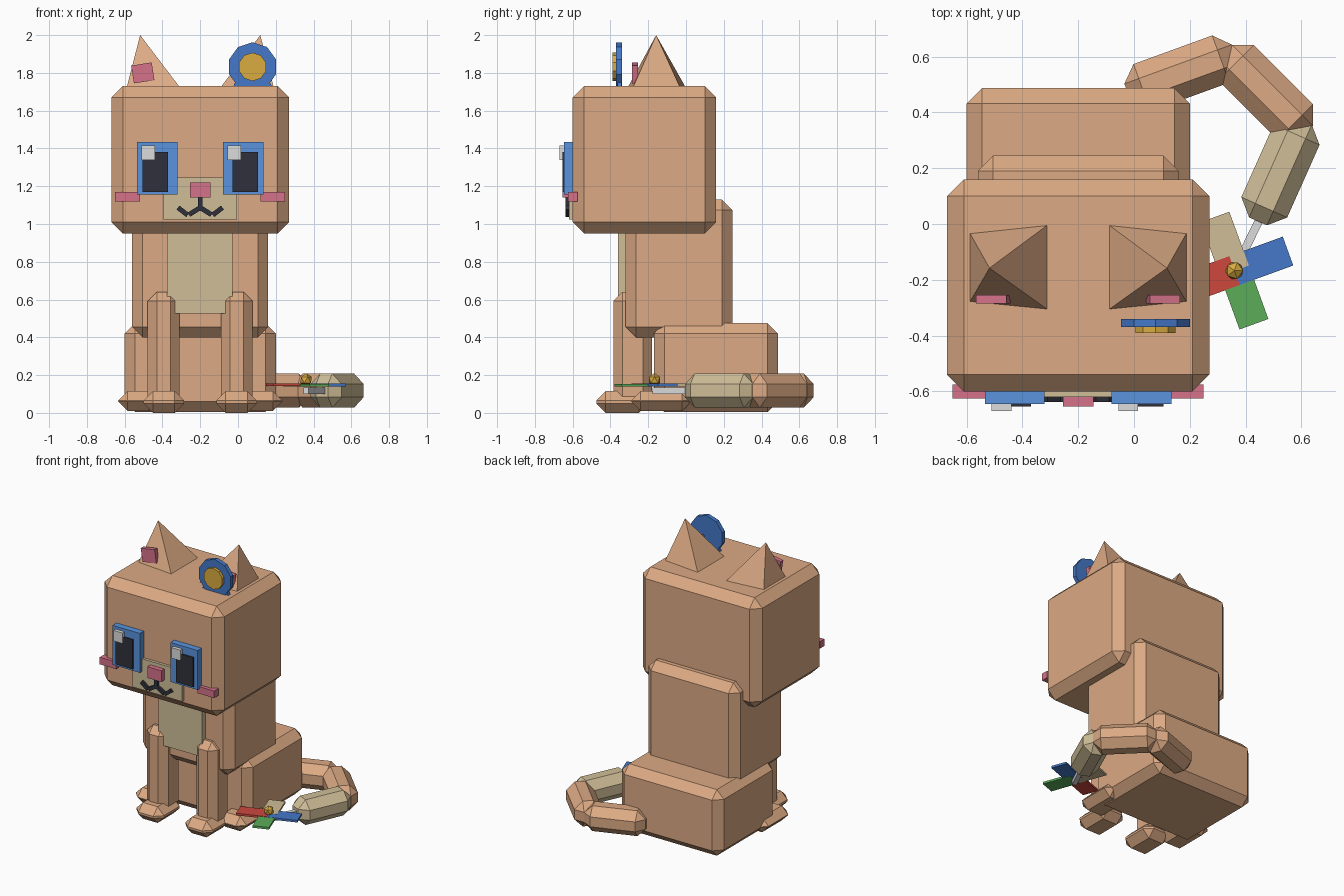
import bpy, bmesh, math
from mathutils import Matrix, Vector

if "Cube" in bpy.data.objects:
    bpy.data.objects.remove(bpy.data.objects["Cube"])

COLOURS = {
    "tan": (0.716, 0.402, 0.231), "cream": (0.63, 0.515, 0.314),
    "eye_blue": (0.10, 0.296, 0.73), "ribbon_blue": (0.058, 0.188, 0.578),
    "dark": (0.03, 0.03, 0.045), "pink": (0.66, 0.17, 0.25),
    "gold": (0.70, 0.413, 0.053), "white": (0.72, 0.72, 0.72),
    "red": (0.61, 0.065, 0.048), "green": (0.107, 0.413, 0.102),
}
MATS = {}
for n, c in COLOURS.items():
    MATS[n] = bpy.data.materials.new(n)
    MATS[n].diffuse_color = (*c, 1)


def finish(name, bm, colour):
    bmesh.ops.recalc_face_normals(bm, faces=bm.faces)
    me = bpy.data.meshes.new(name)
    bm.to_mesh(me)
    bm.free()
    me.materials.append(MATS[colour])
    ob = bpy.data.objects.new(name, me)
    bpy.context.collection.objects.link(ob)
    return ob


def block(name, colour, centre, size, bevel=0, angle=0, axis='Z'):
    """Box with optional chamfer, turned by angle degrees about axis."""
    bm = bmesh.new()
    bmesh.ops.create_cube(bm, size=1)
    bmesh.ops.scale(bm, vec=size, verts=bm.verts)
    if bevel:
        bmesh.ops.bevel(bm, geom=bm.edges[:], offset=bevel, segments=1,
                        affect='EDGES', profile=0.5)
    bm.transform(Matrix.Translation(centre) @ Matrix.Rotation(math.radians(angle), 4, axis))
    return finish(name, bm, colour)


def span(name, colour, x, y, z, bevel=0):
    """Box given by its extents."""
    r = (x, y, z)
    return block(name, colour, [(a + b) / 2 for a, b in r], [b - a for a, b in r], bevel)


def disc(name, colour, centre, radius, depth, sides=10):
    """Polygonal disc facing the front, one corner up."""
    bm = bmesh.new()
    bmesh.ops.create_cone(bm, cap_ends=True, segments=sides, radius1=radius,
                          radius2=radius, depth=depth)
    bm.transform(Matrix.Translation(centre) @ Matrix.Rotation(math.pi / 2, 4, 'X'))
    return finish(name, bm, colour)


CX = -0.2  # centre line of the cat

# Head and body
span("head", "tan", (-0.67, 0.27), (-0.60, 0.16), (0.95, 1.73), 0.06)
span("torso", "tan", (-0.56, 0.16), (-0.32, 0.245), (0.40, 1.13), 0.055)
span("haunches", "tan", (-0.60, 0.20), (-0.17, 0.487), (0.005, 0.475), 0.055)
span("chest_patch", "cream", (-0.375, -0.03), (-0.36, -0.30), (0.525, 1.0))

# Face
span("muzzle", "cream", (-0.395, -0.005), (-0.62, -0.58), (1.025, 1.245))
span("nose", "pink", (-0.255, -0.145), (-0.655, -0.60), (1.14, 1.22))
span("mouth_line", "dark", (-0.213, -0.187), (-0.638, -0.61), (1.07, 1.15))

for s, side in ((-1, "left"), (1, "right")):
    def at(d):
        return CX + s * d

    def pair(a, b):
        return tuple(sorted((at(a), at(b))))

    # Eyes, cheeks and mouth corners
    span(side + "_eye", "eye_blue", pair(0.12, 0.335), (-0.645, -0.58), (1.155, 1.435))
    span(side + "_pupil", "dark", pair(0.17, 0.305), (-0.655, -0.62), (1.17, 1.38))
    hx = -0.475 if s < 0 else -0.02
    span(side + "_eye_glint", "white", (hx - 0.035, hx + 0.035), (-0.67, -0.63), (1.34, 1.415))
    span(side + "_cheek", "pink", pair(0.32, 0.45), (-0.625, -0.575), (1.12, 1.17))
    block(side + "_mouth_inner", "dark", (at(0.03), -0.624, 1.068), (0.07, 0.028, 0.026),
          0, s * 32, 'Y')
    block(side + "_mouth_outer", "dark", (at(0.092), -0.624, 1.067), (0.065, 0.028, 0.026),
          0, -s * 38, 'Y')

    # Ear: leaning four-sided pyramid
    bm = bmesh.new()
    base = [bm.verts.new((at(d), y, 1.72)) for d, y in
            ((0.39, -0.03), (0.105, 0.0), (0.105, -0.31), (0.39, -0.282))]
    tip = bm.verts.new((at(0.318), -0.158, 2.0))
    bm.faces.new(base)
    for i in range(4):
        bm.faces.new((base[i], base[(i + 1) % 4], tip))
    finish(side + "_ear", bm, "tan")
    block(side + "_inner_ear", "pink", (at(0.304), -0.27, 1.80), (0.11, 0.03, 0.095),
          0, s * 9, 'Y')

    # Legs and paws
    span(side + "_front_leg", "tan", pair(0.11, 0.278), (-0.385, -0.18), (0.04, 0.64), 0.048)
    span(side + "_front_paw", "tan", pair(0.085, 0.30), (-0.475, -0.20), (0.0, 0.115), 0.05)
    span(side + "_hind_paw", "tan", pair(0.22, 0.435), (-0.29, 0.03), (0.01, 0.115), 0.05)

    # Ribbon ends under the rosette
    block(side + "_ribbon_end", "ribbon_blue", (0.077 + s * 0.07, -0.352, 1.715),
          (0.07, 0.022, 0.10), 0, -s * 25, 'Y')

# Rosette in front of one ear
disc("rosette", "ribbon_blue", (0.077, -0.355, 1.832), 0.13, 0.03)
disc("rosette_centre", "gold", (0.077, -0.378, 1.832), 0.075, 0.024)

# Tail: three chamfered segments curling forward
for name, colour, x, y, length, ang in (
        ("tail_base", "tan", 0.17, 0.54, 0.41, 20),
        ("tail_middle", "tan", 0.472, 0.472, 0.41, -45),
        ("tail_tip", "cream", 0.525, 0.19, 0.395, 66)):
    block(name, colour, (x, y, 0.118), (length, 0.18, 0.18), 0.055, ang)

# Toy pinwheel beside the tail
hub = Vector((0.36, -0.167, 0.147))
for i, colour in enumerate(("blue", "cream", "red", "green")):
    ang = 20 + 90 * i
    d = Vector((math.cos(math.radians(ang)), math.sin(math.radians(ang)), 0))
    lift = Vector((0, 0, (0.0, 0.001, 0.002, -0.001)[i]))
    block("pinwheel_blade_" + colour, "ribbon_blue" if colour == "blue" else colour,
          hub + d * 0.102 + lift, (0.205, 0.11, 0.015), 0, ang)
block("pinwheel_stick", "white", (0.425, -0.035, 0.117), (0.30, 0.03, 0.033), 0, 64)
bm = bmesh.new()
bmesh.ops.create_icosphere(bm, subdivisions=1, radius=0.035)
bm.transform(Matrix.Translation((0.36, -0.167, 0.175)))
finish("pinwheel_hub", bm, "gold")

for m in bpy.data.materials:
    if m.users and not m.is_grease_pencil:
        m.use_nodes = True
        m.node_tree.nodes["Principled BSDF"].inputs["Base Color"].default_value = m.diffuse_color
